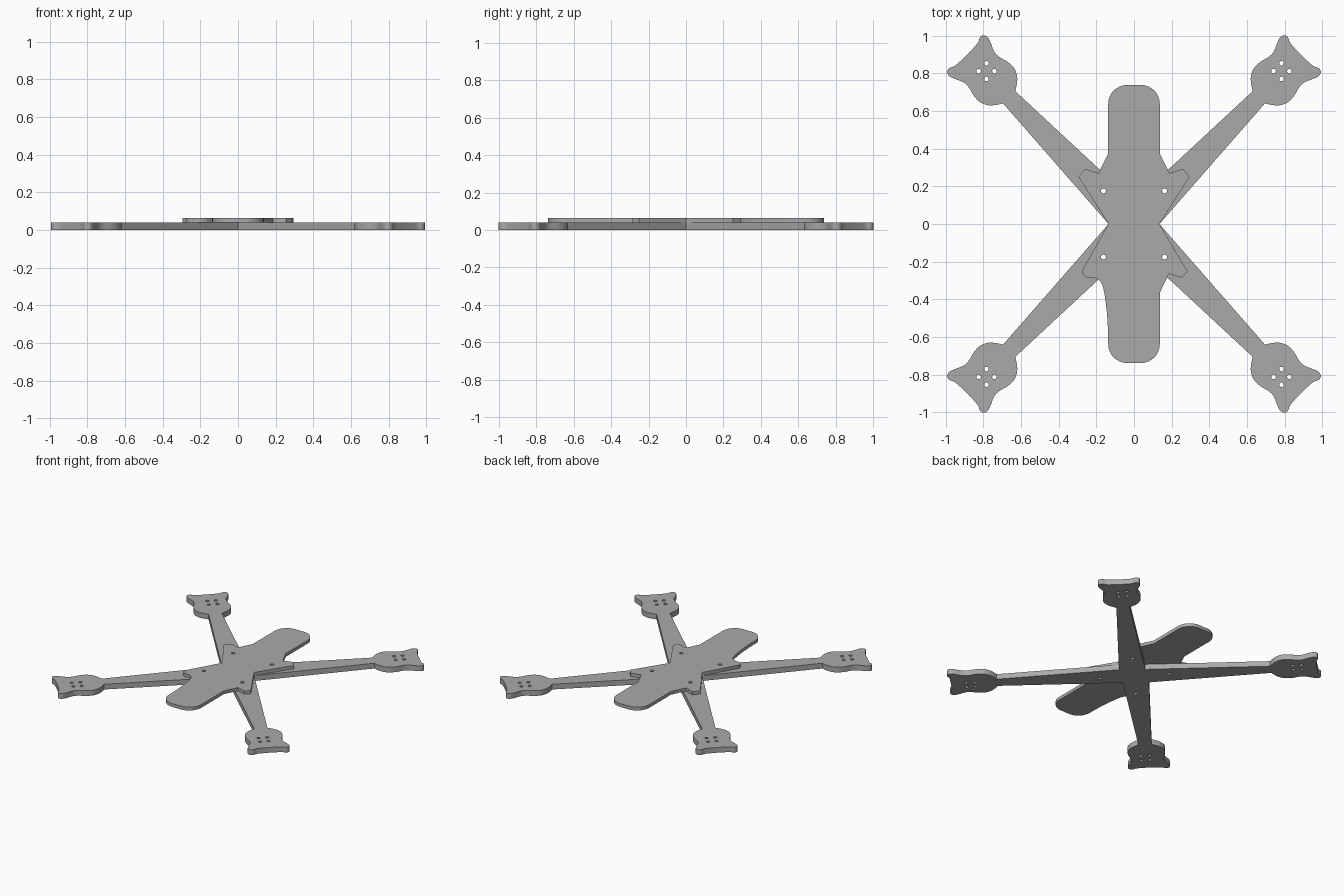
import bpy, bmesh, math
from mathutils import Vector

if "Cube" in bpy.data.objects:
    bpy.data.objects.remove(bpy.data.objects["Cube"])

grey = bpy.data.materials.new("carbon grey")
grey.use_nodes = True
grey.diffuse_color = (0.4, 0.4, 0.4, 1)
grey.node_tree.nodes["Principled BSDF"].inputs["Base Color"].default_value = (0.4, 0.4, 0.4, 1)


def smooth(points, steps=5):
    """Smooth open line through the points (Catmull-Rom)."""
    p = [Vector(q) for q in points]
    p = [p[0] * 2 - p[1]] + p + [p[-1] * 2 - p[-2]]
    out = []
    for a, b, c, d in zip(p, p[1:], p[2:], p[3:]):
        for i in range(steps):
            t = i / steps
            out.append((b * 2 + (c - a) * t + (a * 2 - b * 5 + c * 4 - d) * t**2
                        + (b * 3 - a - c * 3 + d) * t**3) / 2)
    return out + [p[-2]]


def circle(x, y, r, n=20):
    return [(x + r * math.cos(math.tau * i / n), y + r * math.sin(math.tau * i / n))
            for i in range(n)]


def rounded_end(half, end, r, n=8):
    """Quarter-round corner from the side to the end of a plate."""
    return [(half - r + r * math.cos(math.pi / 2 * i / n),
             end - r + r * math.sin(math.pi / 2 * i / n)) for i in range(n + 1)]


def flip(points, sx, sy):
    return [(sx * x, sy * y) for x, y in points]


def plate(name, outline, holes, bottom, top):
    """Flat plate with round through holes."""
    curve = bpy.data.curves.new(name, "CURVE")
    curve.dimensions = "2D"
    curve.fill_mode = "BOTH"
    curve.extrude = (top - bottom) / 2
    for loop in [outline] + holes:
        spline = curve.splines.new("POLY")
        spline.points.add(len(loop) - 1)
        for point, (x, y) in zip(spline.points, loop):
            point.co = (x, y, 0, 1)
        spline.use_cyclic_u = True
    temp = bpy.data.objects.new(name + " curve", curve)
    bpy.context.collection.objects.link(temp)
    bpy.context.view_layer.update()
    deps = bpy.context.evaluated_depsgraph_get()
    mesh = bpy.data.meshes.new_from_object(temp.evaluated_get(deps))
    bpy.data.objects.remove(temp)
    bm = bmesh.new()
    bm.from_mesh(mesh)
    bmesh.ops.remove_doubles(bm, verts=bm.verts, dist=0.0001)
    bmesh.ops.recalc_face_normals(bm, faces=bm.faces)
    bmesh.ops.translate(bm, verts=bm.verts, vec=(0, 0, (bottom + top) / 2))
    bm.to_mesh(mesh)
    bm.free()
    mesh.materials.clear()
    mesh.materials.append(grey)
    obj = bpy.data.objects.new(name, mesh)
    bpy.context.collection.objects.link(obj)
    bpy.ops.object.select_all(action="DESELECT")
    obj.select_set(True)
    bpy.context.view_layer.objects.active = obj
    bpy.ops.object.shade_smooth_by_angle(angle=math.radians(30))
    return obj


# Motor pad: half an outline, mirrored across the arm's diagonal
half = smooth([(.695, .64), (.74, .631), (.775, .631), (.815, .645), (.85, .68),
               (.877, .725), (.905, .752), (.95, .77), (.98, .785), (.992, .807),
               (.98, .828), (.948, .842), (.887, .897)])
pad = [tuple(p) for p in half] + [(y - .01, x + .01) for x, y in reversed(half[:-1])]

# Four tapered arms joined in a cross
quarter = [(.135, 0)] + pad + [(0, .12)]
frame = (quarter[:-1] + flip(quarter, -1, 1)[:0:-1]
         + flip(quarter, -1, -1)[:-1] + flip(quarter, 1, -1)[:0:-1])

# Screw holes: four in each pad, four near the middle
signs = [(1, 1), (-1, 1), (-1, -1), (1, -1)]
centre_holes = [circle(.162 * sx, .176 * sy, .013) for sx, sy in signs]
motor_holes = [circle(.783 * sx + .042 * dx, .812 * sy + .042 * dy, .012)
               for sx, sy in signs for dx, dy in [(1, 0), (0, 1), (-1, 0), (0, -1)]]
plate("arm_frame", frame, centre_holes + motor_holes, 0, .04)

# Body plate: waisted, with angled lugs over the arms and rounded ends
side = [(.135, 0), (.295, .25), (.26, .293), (.188, .27), (.137, .375)]
side += rounded_end(.137, .738, .1)
soft_lug = [(-.135, 0), (-.272, -.24)]
soft_lug += smooth([(-.274, -.262), (-.25, -.285), (-.22, -.285), (-.185, -.3),
                    (-.162, -.345), (-.145, -.46), (-.137, -.58)], 4)
soft_lug += flip(rounded_end(.137, .738, .1), -1, -1)
front_side = [(.135, 0), (.285, -.252), (.255, -.285), (.185, -.265), (.137, -.365)]
front_side += flip(rounded_end(.137, .738, .1), 1, -1)
body = side + flip(side, -1, 1)[:0:-1] + soft_lug + front_side[:0:-1]
plate("body_plate", body, centre_holes, .04, .065)
